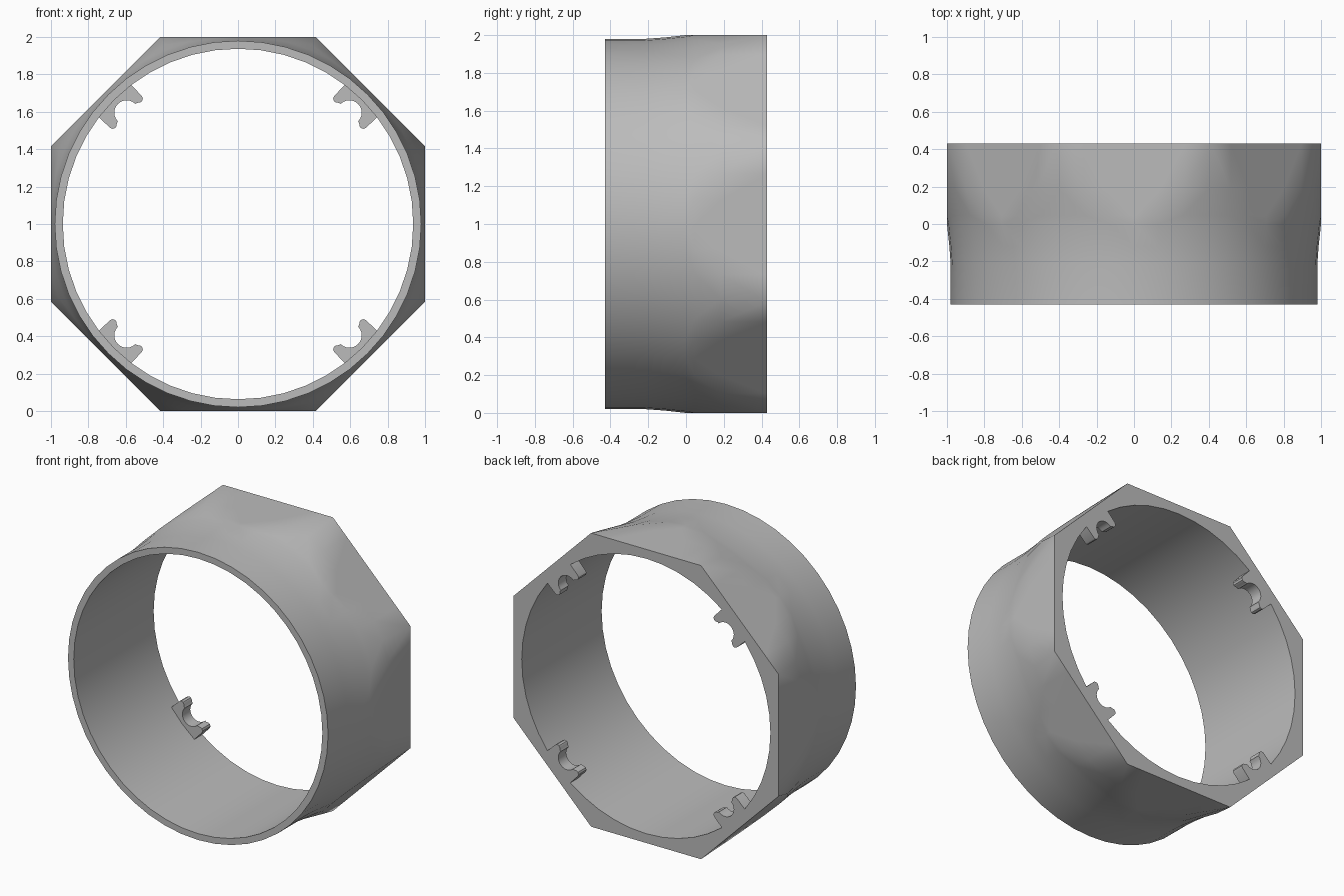
import bpy, bmesh
from math import sin, cos, tan, pi, radians

if "Cube" in bpy.data.objects:
    bpy.data.objects.remove(bpy.data.objects["Cube"], do_unlink=True)

SEG = 48                      # columns around the ring
SIDE = SEG // 8               # columns per octagon side
STEP = 2 * pi / SEG
BACK = 0.43
INNER = 0.937
CORNER = 1 / cos(pi / 8)      # octagon corner radius

grey = bpy.data.materials.new("plain grey")
grey.use_nodes = True
colour = (0.5, 0.5, 0.5, 1)
grey.diffuse_color = colour
grey.node_tree.nodes["Principled BSDF"].inputs["Base Color"].default_value = colour


def finish(bm, name):
    bmesh.ops.recalc_face_normals(bm, faces=bm.faces[:])
    mesh = bpy.data.meshes.new(name)
    bm.to_mesh(mesh)
    bm.free()
    mesh.materials.append(grey)
    obj = bpy.data.objects.new(name, mesh)
    bpy.context.collection.objects.link(obj)
    bpy.ops.object.select_all(action='DESELECT')
    obj.select_set(True)
    bpy.context.view_layer.objects.active = obj
    bpy.ops.object.shade_smooth_by_angle(angle=radians(30))
    return obj


# Collar: round sleeve flaring into an octagon, a cone trimmed by eight flats
flare = [1 / cos(k * STEP) for k in range(SIDE // 2 + 1)]
profile = [(INNER, BACK), (INNER, -BACK), (0.98, -BACK), (0.98, -0.22), (0.987, -0.12)]
first = len(profile)
profile += [(r, BACK * (r - 1) / (CORNER - 1)) for r in flare]

bm = bmesh.new()
grid = []
for i in range(SEG):
    off = (i + SIDE // 2) % SIDE - SIDE // 2
    flat = 1 / cos(off * STEP)
    column = []
    for j, (r, y) in enumerate(profile):
        if j >= first:
            r = min(r, flat)
        column.append(bm.verts.new((r * cos(i * STEP), y, 1 + r * sin(i * STEP))))
    grid.append(column)

for i in range(SEG):
    a, b = grid[i], grid[(i + 1) % SEG]
    for j in range(len(profile)):
        k = (j + 1) % len(profile)
        if j < first or k == 0:
            bm.faces.new((a[j], b[j], b[k], a[k]))
        elif i % SIDE < SIDE // 2:      # split along the curved flat border
            bm.faces.new((a[j], b[j], b[k]))
            bm.faces.new((a[j], b[k], a[k]))
        else:
            bm.faces.new((a[j], b[j], a[k]))
            bm.faces.new((b[j], b[k], a[k]))
finish(bm, "octagonal_collar")

# Clips: four small cradles with rounded arms, flush with the back
THICK = 0.085
half = [(INNER * cos(STEP), INNER * sin(STEP)), (0.845, 0.12), (0.833, 0.114),
        (0.827, 0.101), (0.83, 0.088), (0.84, 0.076)]
half += [(0.842 + 0.066 * sin(t * pi / 12), 0.066 * cos(t * pi / 12)) for t in range(6)]
outline = half + [(0.908, 0)] + [(u, -v) for u, v in reversed(half)] + [(INNER, 0)]


def clip(name, angle):
    bm = bmesh.new()
    c, s = cos(angle), sin(angle)
    face = bm.faces.new([bm.verts.new((u * c - v * s, BACK, 1 + u * s + v * c))
                         for u, v in outline])
    result = bmesh.ops.extrude_face_region(bm, geom=[face], use_keep_orig=True)
    moved = [g for g in result["geom"] if isinstance(g, bmesh.types.BMVert)]
    bmesh.ops.translate(bm, verts=moved, vec=(0, -THICK, 0))
    finish(bm, name)


for n, name in enumerate(("upper_left", "upper_right", "lower_right", "lower_left")):
    clip(name + "_clip", pi / 4 + n * pi / 2)
